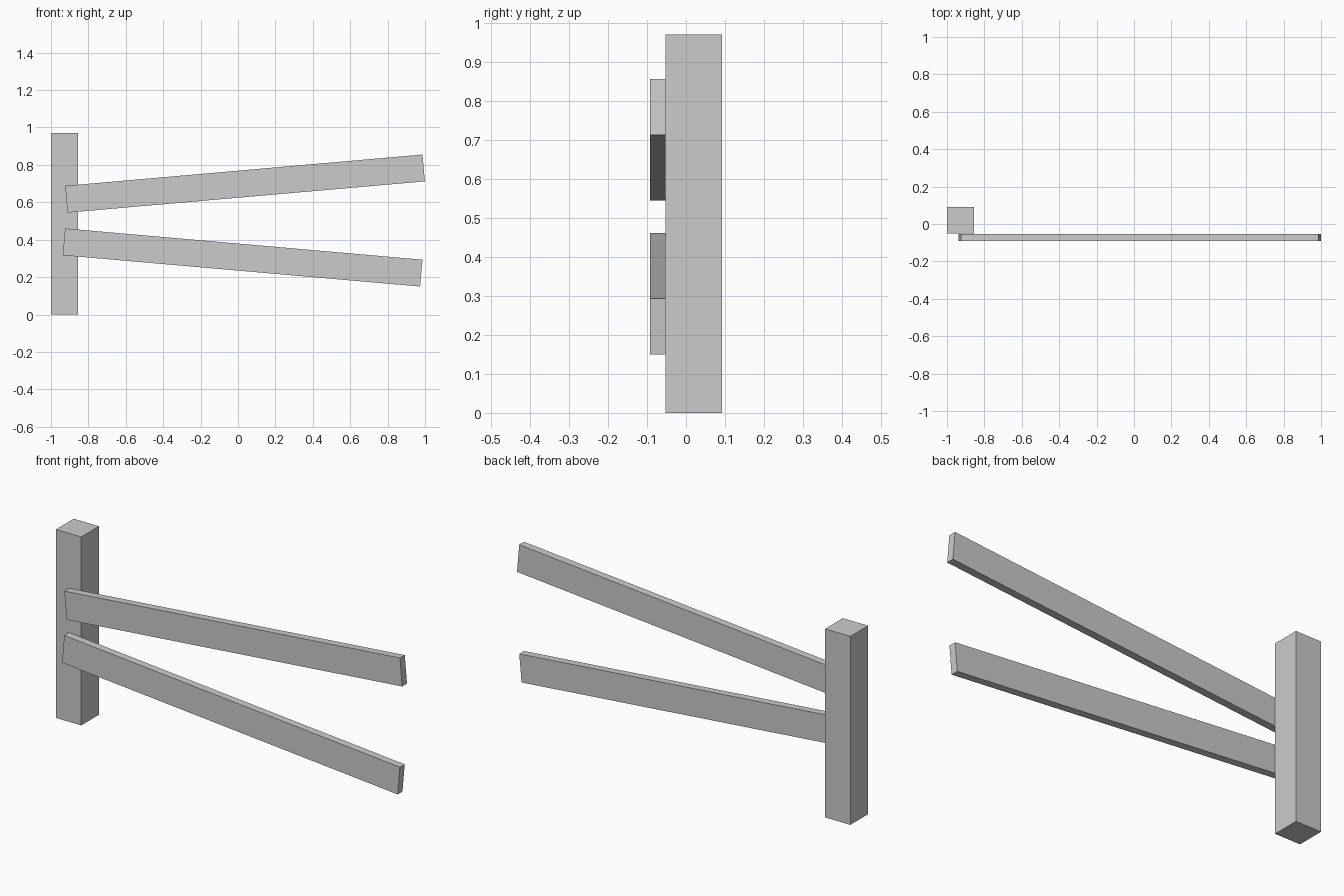
import bpy
import math

cube = bpy.data.objects.get("Cube")
if cube:
    bpy.data.objects.remove(cube, do_unlink=True)

# Single plain grey for the whole fence
grey = bpy.data.materials.new("plain_grey")
grey.use_nodes = True
colour = (0.6, 0.6, 0.6, 1.0)
grey.diffuse_color = colour
grey.node_tree.nodes["Principled BSDF"].inputs["Base Color"].default_value = colour


def board(name, centre, size, tilt=0.0):
    """Rectangular timber, tilted in the front plane (degrees, right end up)."""
    bpy.ops.mesh.primitive_cube_add(size=1, location=centre)
    ob = bpy.context.object
    ob.name = name
    ob.scale = size
    bpy.ops.object.transform_apply(location=False, rotation=False, scale=True)
    ob.rotation_euler.y = -math.radians(tilt)
    ob.data.materials.append(grey)
    return ob


# Upright post
POST = 0.144
board("post", (-0.928, 0.02, 0.485), (POST, POST, 0.97))

# Two splayed rails fixed to the front of the post
RAIL = (1.918, 0.039, 0.144)
board("upper_rail", (0.0375, -0.0725, 0.7), RAIL, 5)
board("lower_rail", (0.0245, -0.0725, 0.305), RAIL, -5)
